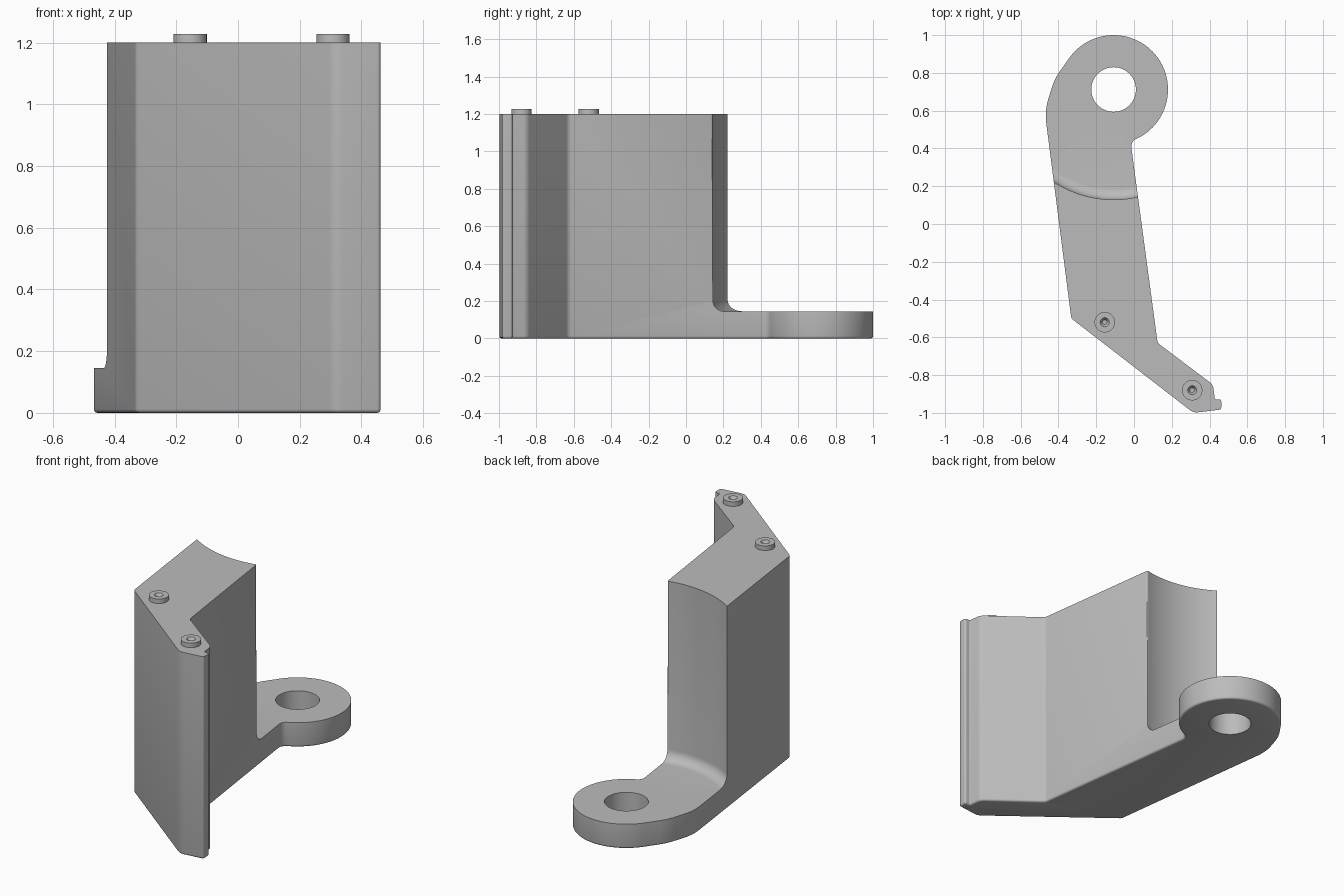
import bpy, bmesh
from math import sin, cos, pi, radians, tan
from mathutils import Vector

cube = bpy.data.objects.get("Cube")
if cube:
    bpy.data.objects.remove(cube)

grey = bpy.data.materials.new("plain grey")
grey.use_nodes = True
colour = (0.5, 0.5, 0.5, 1)
grey.diffuse_color = colour
grey.node_tree.nodes["Principled BSDF"].inputs["Base Color"].default_value = colour

EYE = Vector((-0.108, 0.712))    # centre of the mounting eye
TOP, PLATE = 1.2, 0.145


def make_object(name, bm):
    bmesh.ops.recalc_face_normals(bm, faces=bm.faces)
    mesh = bpy.data.meshes.new(name)
    bm.to_mesh(mesh)
    bm.free()
    mesh.materials.append(grey)
    obj = bpy.data.objects.new(name, mesh)
    bpy.context.collection.objects.link(obj)
    return obj


def smooth(obj, angle=35):
    bpy.ops.object.select_all(action="DESELECT")
    obj.select_set(True)
    bpy.context.view_layer.objects.active = obj
    bpy.ops.object.shade_smooth_by_angle(angle=radians(angle))


def fillet(prev, corner, nxt, radius, steps=6):
    """Points of an arc that rounds one corner."""
    a, b = (prev - corner).normalized(), (nxt - corner).normalized()
    half = a.angle(b) / 2
    reach = min(radius / tan(half), 0.49 * min((prev - corner).length, (nxt - corner).length))
    radius = reach * tan(half)
    centre = corner + (a + b).normalized() * radius / sin(half)
    start, end = corner + a * reach - centre, corner + b * reach - centre
    sweep = start.angle_signed(end)
    points = []
    for i in range(steps + 1):
        t = -sweep * i / steps
        points.append(centre + Vector((start.x * cos(t) - start.y * sin(t),
                                       start.x * sin(t) + start.y * cos(t))))
    return points


def lathe(name, profile, centre, segments):
    """Turn an (r, z) profile about a vertical axis."""
    bm = bmesh.new()
    verts = [bm.verts.new((r, 0, z)) for r, z in profile]
    edges = [bm.edges.new(pair) for pair in zip(verts, verts[1:])]
    bmesh.ops.spin(bm, geom=verts + edges, cent=(0, 0, 0), axis=(0, 0, 1),
                   angle=2 * pi, steps=segments)
    bmesh.ops.remove_doubles(bm, verts=bm.verts, dist=1e-5)
    bmesh.ops.translate(bm, verts=bm.verts, vec=(centre[0], centre[1], 0))
    return make_object(name, bm)


# Plan outline: eye lobe, long arm, angled foot with a small lip
corners = [
    (-0.42, 0.77, 0.3), (-0.473, 0.60, 0.3), (-0.332, -0.50, 0.03),
    (0.315, -1.0, 0.06), (0.462, -0.982, 0.012), (0.462, -0.928, 0.012),
    (0.428, -0.928, 0.006), (0.418, -0.85, 0.05), (0.125, -0.63, 0.04),
    (-0.016, 0.42, 0.04),
]
lobe = [EYE + 0.288 * Vector((cos(radians(a)), sin(radians(a))))
        for a in range(-68, 147, 4)]
path = [Vector(c[:2]) for c in corners]
outline = list(lobe)
for i, (x, y, radius) in enumerate(corners):
    prev = path[i - 1] if i else lobe[-1]
    nxt = path[i + 1] if i + 1 < len(path) else lobe[0]
    outline += fillet(prev, path[i], nxt, radius)

# Extruded body with a softened bottom edge
bm = bmesh.new()
base = bm.faces.new([bm.verts.new((p.x, p.y, 0)) for p in outline])
grown = bmesh.ops.extrude_face_region(bm, geom=[base], use_keep_orig=True)
bmesh.ops.translate(bm, vec=(0, 0, TOP),
                    verts=[v for v in grown["geom"] if isinstance(v, bmesh.types.BMVert)])
bmesh.ops.recalc_face_normals(bm, faces=bm.faces)
rim = [e for e in bm.edges if all(v.co.z < 0.01 for v in e.verts)]
bmesh.ops.bevel(bm, geom=rim, offset=0.012, segments=3, profile=0.5,
                affect="EDGES", clamp_overlap=False)
body = make_object("bracket_body", bm)

# Round clearance above the eye plate, filleted at its foot
R, F = 0.583, 0.06
foot = [(R - F + F * sin(a), PLATE + F - F * cos(a))
        for a in [pi / 2 * i / 8 for i in range(9)]]
clearance = lathe("clearance_cutter", [(0, PLATE)] + foot + [(R, 1.5), (0, 1.5)], EYE, 128)
bore = lathe("bore_cutter", [(0, -0.2), (0.118, -0.2), (0.118, 0.5), (0, 0.5)], EYE, 64)
for cutter in (clearance, bore):
    cutter.hide_render = True
    cutter.hide_set(True)
    cut = body.modifiers.new(cutter.name, "BOOLEAN")
    cut.operation, cut.solver, cut.object = "DIFFERENCE", "EXACT", cutter

# Apply the cuts, then round the column's tall rear edges
graph = bpy.context.evaluated_depsgraph_get()
bm = bmesh.new()
bm.from_mesh(body.evaluated_get(graph).to_mesh())
body.modifiers.clear()
for cutter in (clearance, bore):
    bpy.data.objects.remove(cutter)
bmesh.ops.remove_doubles(bm, verts=bm.verts, dist=1e-5)
tall = []
for e in bm.edges:
    a, b = (v.co for v in e.verts)
    if (abs(a.z - b.z) > 0.5 and 0.1 < a.y < 0.22 and len(e.link_faces) == 2
            and e.calc_face_angle() > radians(40)):
        tall.append((e, 0.022 if a.x < -0.2 else 0.008))
for e, width in tall:
    if e.is_valid:
        bmesh.ops.bevel(bm, geom=[e], offset=width, segments=4, profile=0.5, affect="EDGES")
bm.to_mesh(body.data)
bm.free()
smooth(body)

# Locating pins with countersunk tops
pin_profile = [(0, TOP - 0.01), (0.054, TOP - 0.01), (0.054, TOP + 0.027),
               (0.024, TOP + 0.027), (0.012, TOP + 0.008), (0, TOP + 0.008)]
for name, centre in (("inner_pin", (-0.155, -0.52)), ("outer_pin", (0.308, -0.88))):
    smooth(lathe(name, pin_profile, centre, 32))
